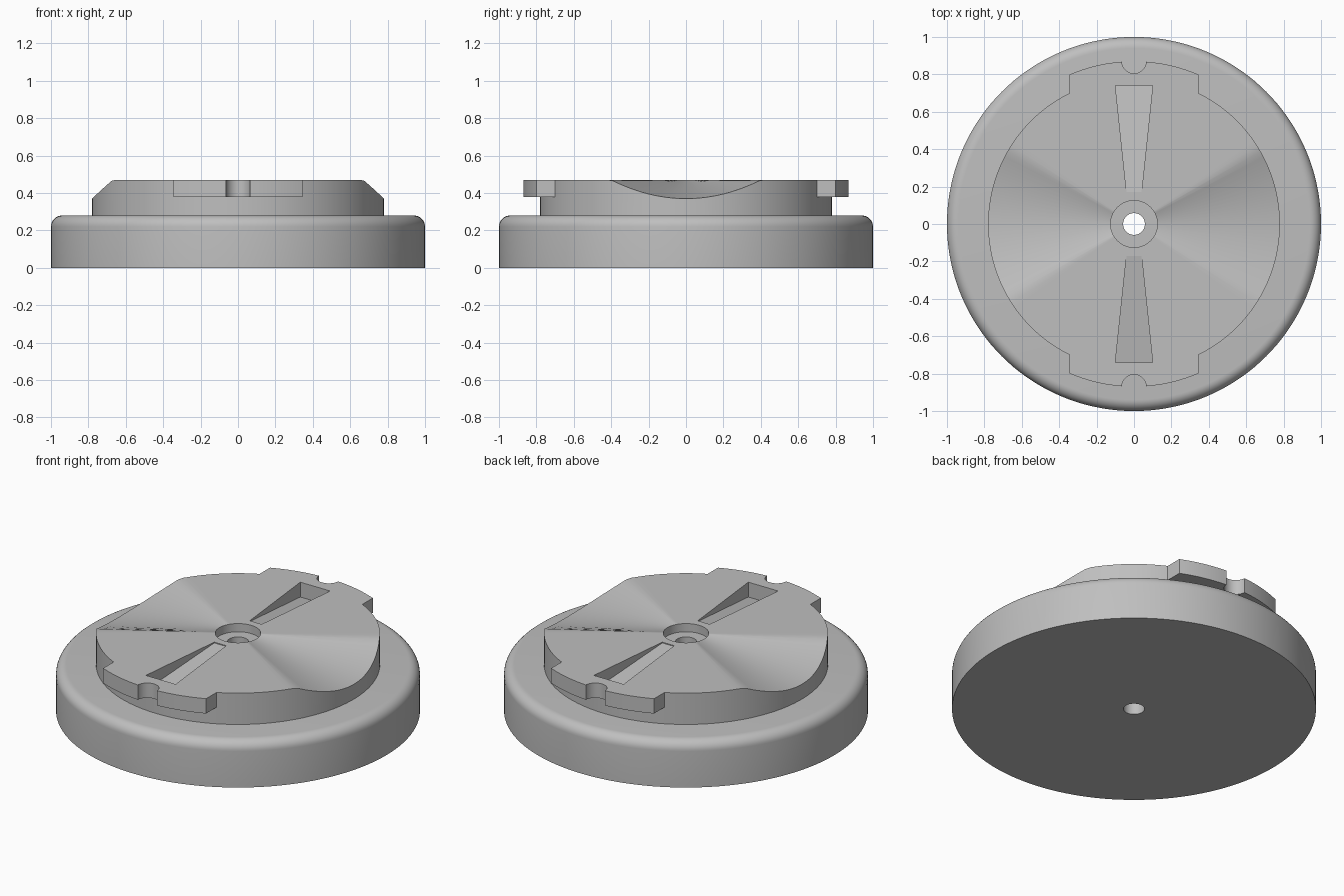
import bpy, bmesh
from math import sin, cos, pi, asin, acos, radians

cube = bpy.data.objects.get("Cube")
if cube:
    bpy.data.objects.remove(cube, do_unlink=True)

grey = bpy.data.materials.new("plain_grey")
grey.use_nodes = True
grey.diffuse_color = (0.52, 0.52, 0.52, 1)
grey.node_tree.nodes["Principled BSDF"].inputs["Base Color"].default_value = grey.diffuse_color

SEGMENTS = 144
HOLE, RECESS, HEAD = 0.058, 0.125, 0.78
TOP = 0.47


def finish(name, bm):
    bmesh.ops.recalc_face_normals(bm, faces=bm.faces[:])
    mesh = bpy.data.meshes.new(name)
    bm.to_mesh(mesh)
    bm.free()
    mesh.materials.append(grey)
    obj = bpy.data.objects.new(name, mesh)
    bpy.context.collection.objects.link(obj)
    return obj


def lathe(name, profile, height=lambda r, z, a: z):
    """Spin a closed (radius, z) profile; height may vary with the angle."""
    bm = bmesh.new()
    rings = []
    for i in range(SEGMENTS):
        a = 2 * pi * i / SEGMENTS
        rings.append([bm.verts.new((r * cos(a), r * sin(a), height(r, z, a)))
                      for r, z in profile])
    n = len(profile)
    for i in range(SEGMENTS):
        one, two = rings[i], rings[(i + 1) % SEGMENTS]
        for j in range(n):
            k = (j + 1) % n
            bm.faces.new((one[j], two[j], two[k], one[k]))
    return finish(name, bm)


def loft(name, lower, upper):
    """Closed solid between two outlines with the same number of points."""
    bm = bmesh.new()
    a = [bm.verts.new(p) for p in lower]
    b = [bm.verts.new(p) for p in upper]
    bm.faces.new(a)
    bm.faces.new(b)
    for i in range(len(a)):
        j = (i + 1) % len(a)
        bm.faces.new((a[i], a[j], b[j], b[i]))
    return finish(name, bm)


def activate(obj):
    bpy.ops.object.select_all(action='DESELECT')
    obj.select_set(True)
    bpy.context.view_layer.objects.active = obj


def boolean(target, other, operation):
    mod = target.modifiers.new(operation.title(), 'BOOLEAN')
    mod.operation = operation
    mod.solver = 'EXACT'
    mod.object = other
    activate(target)
    bpy.ops.object.modifier_apply(modifier=mod.name)
    bpy.data.objects.remove(other, do_unlink=True)


# Round base with a rolled upper edge and a centre hole
fillet = 0.06
edge = [(1 - fillet + fillet * cos(t * pi / 16), 0.28 - fillet + fillet * sin(t * pi / 16))
        for t in range(9)]
base = lathe("base", [(HOLE, 0), (1, 0)] + edge + [(HOLE, 0.28)])


# Raised head: two fan-shaped scoops deepen towards the left and right rim
def scooped(r, z, a):
    if z < TOP:
        return z
    across = HEAD * sin(a) / 0.4
    return z - 0.1 * max(0, 1 - across ** 2) * (r - RECESS) / (HEAD - RECESS)


head = lathe("head", [(HOLE, 0.27), (HEAD, 0.27), (HEAD, TOP), (RECESS, TOP),
                      (RECESS, 0.42), (HOLE, 0.42)], scooped)


# Locking tab outline with a round notch in the middle of its outer edge
def tab_outline():
    width, radius, notch = 0.345, 0.87, 0.065
    start, stop = acos(width / radius), pi / 2 - asin(notch / radius)
    arc = [start + (stop - start) * i / 10 for i in range(11)]
    right = [(width, 0.66)] + [(radius * cos(a), radius * sin(a)) for a in arc]
    bite = [(notch * cos(t), radius - notch * sin(t))
            for t in [pi * i / 14 for i in range(1, 14)]]
    return right + bite + [(-x, y) for x, y in reversed(right)]


outline = tab_outline()
for side in (1, -1):
    tab = loft("tab", [(x * side, y * side, 0.38) for x, y in outline],
               [(x * side, y * side, TOP) for x, y in outline])
    boolean(head, tab, 'UNION')

# Tapered slots whose floors slope down towards the rim
for side in (1, -1):
    plan = [(-0.04, 0.17, 0.465), (0.04, 0.17, 0.465), (0.1, 0.74, 0.38), (-0.1, 0.74, 0.38)]
    slot = loft("slot_cutter", [(x * side, y * side, z) for x, y, z in plan],
                [(x * side, y * side, 0.6) for x, y, z in plan])
    slot.hide_render = True
    boolean(head, slot, 'DIFFERENCE')

for part in (base, head):
    activate(part)
    bpy.ops.object.shade_smooth_by_angle(angle=radians(30))
